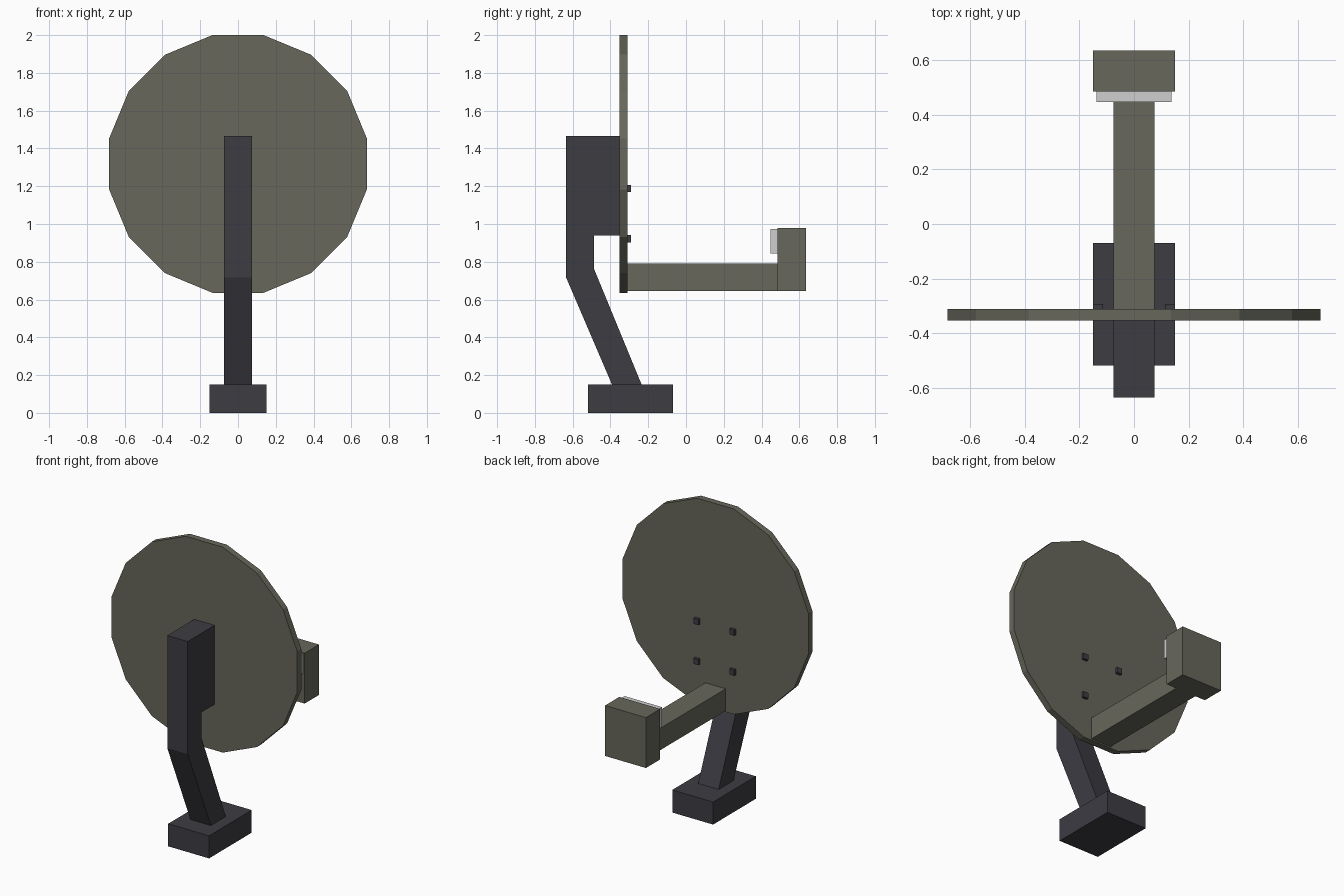
import bpy, bmesh, math
from mathutils import Matrix

if "Cube" in bpy.data.objects:
    bpy.data.objects.remove(bpy.data.objects["Cube"])


def material(name, rgb):
    m = bpy.data.materials.new(name)
    m.diffuse_color = (*rgb, 1.0)
    m.use_nodes = True
    m.node_tree.nodes["Principled BSDF"].inputs["Base Color"].default_value = m.diffuse_color
    return m


olive = material("olive grey", (0.135, 0.135, 0.105))
dark = material("dark grey", (0.047, 0.045, 0.055))
pale = material("pale grey", (0.62, 0.62, 0.62))


def finish(name, bm, mat):
    bmesh.ops.recalc_face_normals(bm, faces=bm.faces)
    me = bpy.data.meshes.new(name)
    bm.to_mesh(me)
    bm.free()
    me.materials.append(mat)
    ob = bpy.data.objects.new(name, me)
    bpy.context.collection.objects.link(ob)
    return ob


def box(name, x, y, z, mat):
    """Box from (min, max) ranges on each axis."""
    bm = bmesh.new()
    size = [r[1] - r[0] for r in (x, y, z)]
    mid = [(r[0] + r[1]) / 2 for r in (x, y, z)]
    bmesh.ops.create_cube(bm, size=1, matrix=Matrix.Translation(mid) @ Matrix.Diagonal((*size, 1)))
    return finish(name, bm, mat)


def side_profile(name, pts, half_width, mat):
    """Extrude a y-z outline across x."""
    bm = bmesh.new()
    face = bm.faces.new([bm.verts.new((-half_width, y, z)) for y, z in pts])
    ext = bmesh.ops.extrude_face_region(bm, geom=[face])
    verts = [v for v in ext["geom"] if isinstance(v, bmesh.types.BMVert)]
    bmesh.ops.translate(bm, verts=verts, vec=(2 * half_width, 0, 0))
    return finish(name, bm, mat)


# Foot and bent support post
box("base_block", (-0.15, 0.15), (-0.518, -0.07), (0, 0.15), dark)
side_profile("support_post", [
    (-0.635, 1.465), (-0.352, 1.465), (-0.352, 0.94), (-0.488, 0.94),
    (-0.488, 0.765), (-0.235, 0.15), (-0.392, 0.15), (-0.635, 0.717)], 0.075, dark)

# Sixteen-sided flat dish
bm = bmesh.new()
r = 0.682 / math.cos(math.pi / 16)
bmesh.ops.create_cone(
    bm, cap_ends=True, segments=16, radius1=r, radius2=r, depth=0.043,
    matrix=Matrix.Translation((0, -0.3315, 1.318)) @ Matrix.Rotation(math.pi / 2, 4, 'X')
    @ Matrix.Rotation(math.pi / 16, 4, 'Z'))
dish = finish("dish", bm, olive)

# Bolts on the receiving face
for sx in (-1, 1):
    for z in (0.922, 1.188):
        cx = sx * 0.132
        box("bolt", (cx - 0.018, cx + 0.018), (-0.315, -0.292), (z - 0.019, z + 0.019), dark)

# Feed arm, receiver and its pale sensor plate
box("feed_arm", (-0.075, 0.075), (-0.31, 0.485), (0.645, 0.79), olive)
box("receiver", (-0.15, 0.15), (0.485, 0.635), (0.645, 0.98), olive)
box("sensor_plate", (-0.138, 0.138), (0.447, 0.485), (0.843, 0.974), pale)
